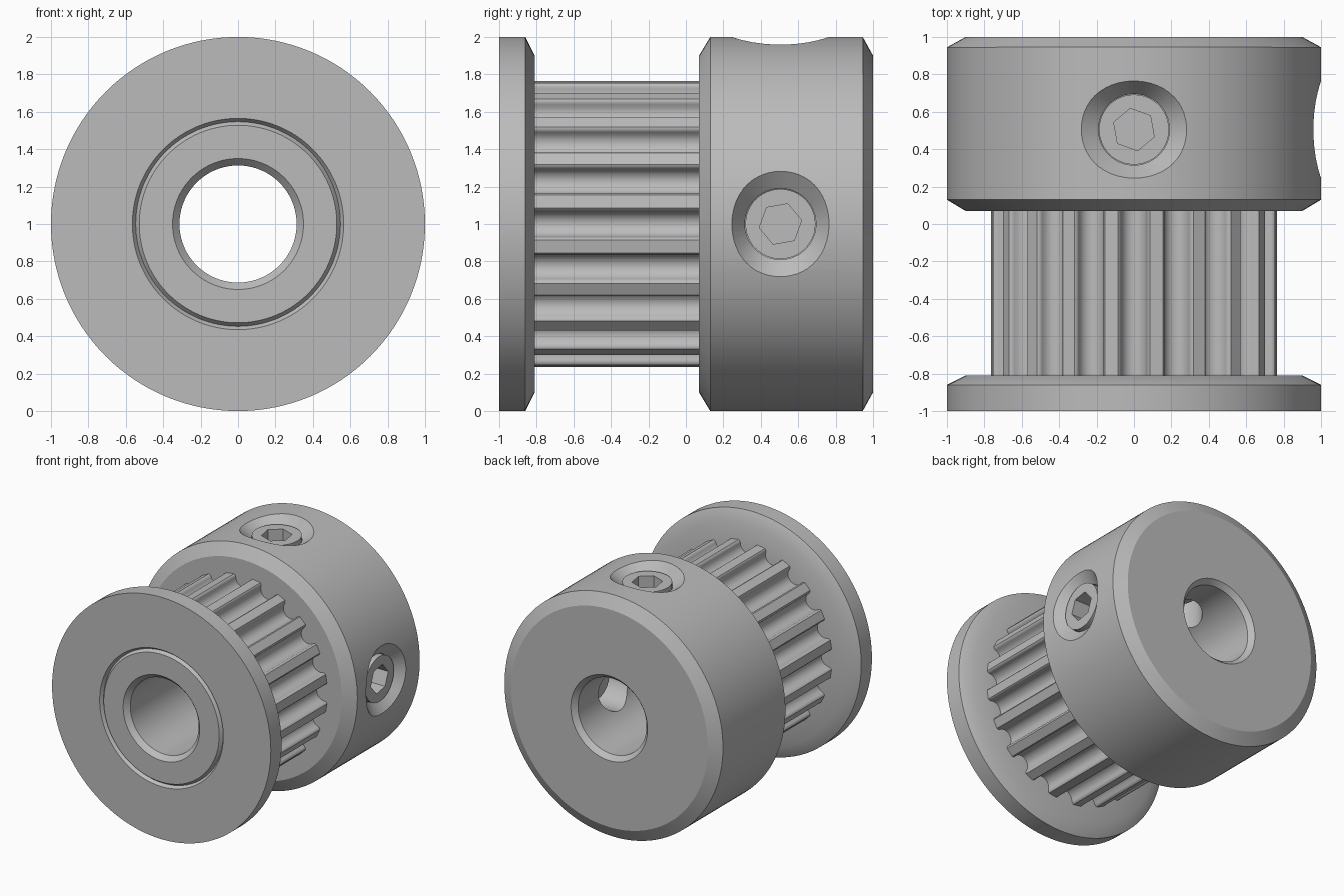
import bpy, bmesh
from math import sin, cos, pi, radians
from mathutils import Matrix, Vector

cube = bpy.data.objects.get("Cube")
if cube:
    bpy.data.objects.remove(cube, do_unlink=True)

metal = bpy.data.materials.new("grey_metal")
metal.use_nodes = True
grey = (0.5, 0.5, 0.5, 1)
metal.diffuse_color = grey
metal.node_tree.nodes["Principled BSDF"].inputs["Base Color"].default_value = grey

# Pulley axis runs along y, one unit above the ground
AXIS = Matrix.Translation((0, 0, 1)) @ Matrix.Rotation(-pi / 2, 4, "X")


def finish(name, bm, frame):
    bmesh.ops.remove_doubles(bm, verts=bm.verts, dist=1e-5)
    bmesh.ops.recalc_face_normals(bm, faces=bm.faces)
    bm.transform(frame)
    mesh = bpy.data.meshes.new(name)
    bm.to_mesh(mesh)
    bm.free()
    mesh.materials.append(metal)
    obj = bpy.data.objects.new(name, mesh)
    bpy.context.collection.objects.link(obj)
    return obj


def lathe(name, profile, frame, sides, phase=0.0):
    """Turn a closed loop of (radius, height[, x stretch]) around local z."""
    bm = bmesh.new()
    rings = []
    for i in range(sides):
        a = phase + 2 * pi * i / sides
        rings.append([bm.verts.new((p[0] * cos(a) * (p[2] if len(p) > 2 else 1),
                                    p[0] * sin(a), p[1])) for p in profile])
    n = len(profile)
    for i in range(sides):
        r, s = rings[i], rings[(i + 1) % sides]
        for j in range(n):
            k = (j + 1) % n
            if profile[j][0] or profile[k][0]:
                bm.faces.new((r[j], s[j], s[k], r[k]))
    return finish(name, bm, frame)


def activate(obj):
    bpy.ops.object.select_all(action="DESELECT")
    obj.select_set(True)
    bpy.context.view_layer.objects.active = obj


def cut(obj, cutter):
    activate(obj)
    mod = obj.modifiers.new("cut", "BOOLEAN")
    mod.operation = "DIFFERENCE"
    mod.solver = "EXACT"
    mod.object = cutter
    bpy.ops.object.modifier_apply(modifier=mod.name)
    bpy.data.objects.remove(cutter, do_unlink=True)


def smooth(obj):
    activate(obj)
    bpy.ops.object.shade_smooth_by_angle(angle=radians(28))


# Turned body: bore, front flange with seam groove, core and hub
body = lathe("pulley_body", [
    (0.313, -0.96), (0.35, -1), (0.528, -1), (0.547, -0.975), (0.565, -1),
    (1, -1), (1, -0.86), (0.9, -0.81), (0.6, -0.81), (0.6, 0.07),
    (0.9, 0.07), (1, 0.13), (1, 0.945), (0.9, 1), (0.35, 1), (0.313, 0.96),
], AXIS, 128)

# Toothed belt track: rounded grooves repeated around the axis
TEETH, TIP = 20, 0.764
groove = [(-0.085, TIP), (-0.077, 0.758), (-0.071, 0.748)]
groove += [(-0.0695 * cos(pi * i / 10), 0.739 - 0.0695 * sin(pi * i / 10)) for i in range(11)]
groove += [(-t, r) for t, r in reversed(groove[:3])]
bm = bmesh.new()
loops = []
for h in (-0.83, 0.09):
    loop = []
    for k in range(TEETH):
        turn = Matrix.Rotation(2 * pi * k / TEETH, 4, "Z")
        loop += [bm.verts.new(turn @ Vector((r, t, h))) for t, r in groove]
    loops.append(loop)
low, high = loops
for i in range(len(low)):
    j = (i + 1) % len(low)
    bm.faces.new((low[i], low[j], high[j], high[i]))
bm.faces.new(low)
bm.faces.new(high)
track = finish("toothed_track", bm, AXIS)
cut(track, lathe("bore_cutter", [(0, -1.2), (0.5, -1.2), (0.5, 1.2), (0, 1.2)], AXIS, 64))
smooth(track)

# Two clamping screws in countersunk holes, on the top and on the +x side
for place, rot in (("top", 0), ("side", pi / 2)):
    frame = Matrix.Translation((0, 0.505, 1)) @ Matrix.Rotation(rot, 4, "Y")
    cut(body, lathe("hole_cutter", [
        (0, 0.15), (0.19, 0.15), (0.19, 0.9), (0.295, 1.05, 1.43), (0, 1.05),
    ], frame, 48))
    screw = lathe(place + "_set_screw", [
        (0, 0.45), (0.15, 0.45), (0.187, 0.49), (0.187, 0.94), (0, 0.94),
    ], frame, 48)
    cut(screw, lathe("socket_cutter", [
        (0, 0.74), (0.115, 0.74), (0.115, 1.1), (0, 1.1),
    ], frame, 6, radians(40)))
    smooth(screw)
smooth(body)
